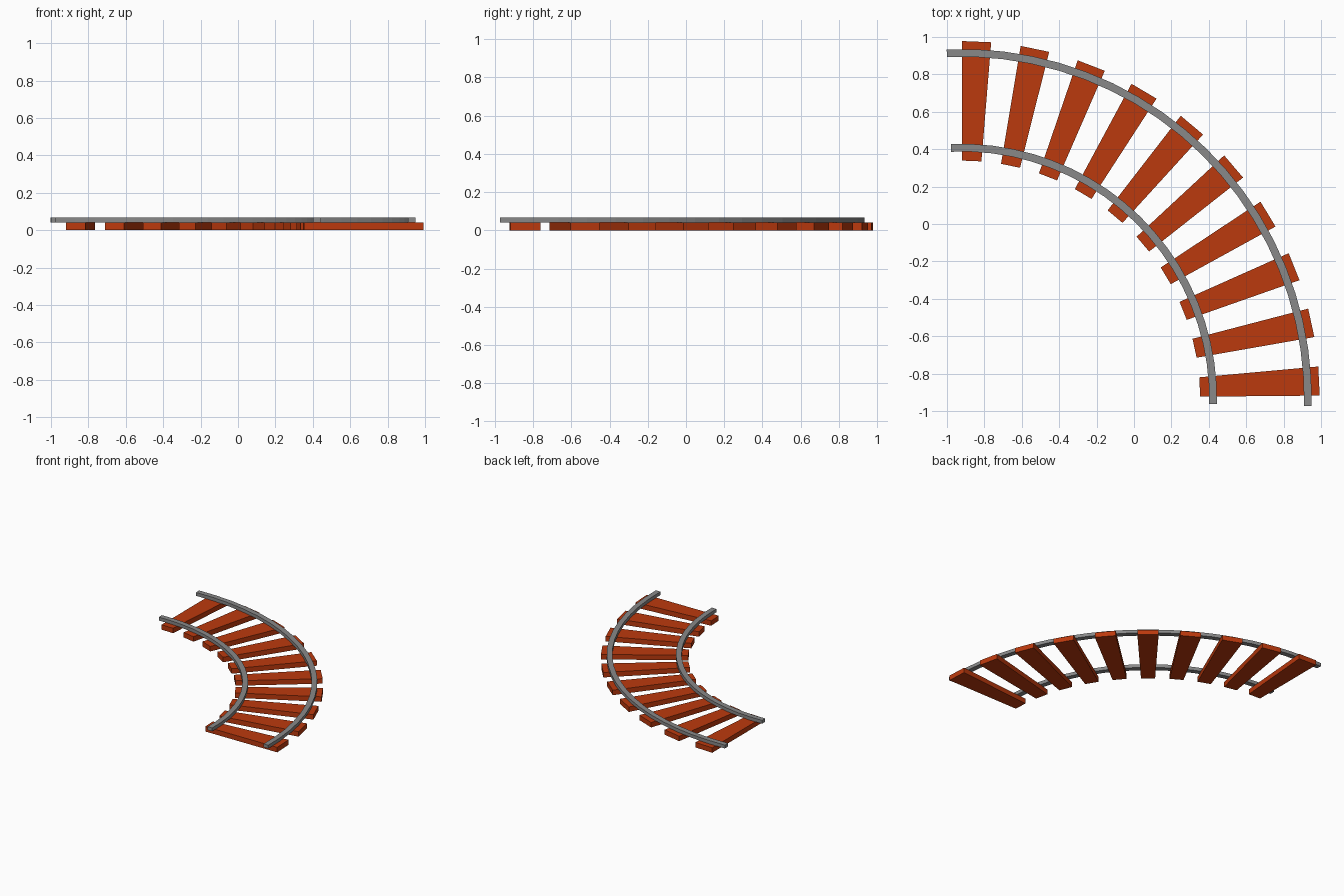
import bpy, bmesh, math

if "Cube" in bpy.data.objects:
    bpy.data.objects.remove(bpy.data.objects["Cube"])

CX, CY = -0.92, -0.935          # centre of the track curve
TIE_COUNT, TIE_STEP, TIE_SPAN = 10, 9.42, 4.66   # degrees


def material(name, rgb):
    m = bpy.data.materials.new(name)
    m.diffuse_color = (*rgb, 1)
    m.use_nodes = True
    m.node_tree.nodes["Principled BSDF"].inputs["Base Color"].default_value = m.diffuse_color
    return m


wood = material("red_brown_wood", (0.50, 0.041, 0.004))
steel = material("grey_steel", (0.25, 0.25, 0.25))


def polar(r, deg, z):
    # angle is clockwise from +y
    a = math.radians(deg)
    return (CX + r * math.sin(a), CY + r * math.cos(a), z)


def arc_bar(name, r0, r1, a0, a1, z0, z1, segments, mat):
    """Rectangular section swept along an arc, with capped ends."""
    bm = bmesh.new()
    rings = []
    for i in range(segments + 1):
        a = a0 + (a1 - a0) * i / segments
        rings.append([bm.verts.new(polar(r, a, z))
                      for r, z in ((r0, z0), (r1, z0), (r1, z1), (r0, z1))])
    for p, q in zip(rings, rings[1:]):
        for k in range(4):
            n = (k + 1) % 4
            bm.faces.new((p[k], p[n], q[n], q[k]))
    bm.faces.new(rings[0])
    bm.faces.new(rings[-1])
    bmesh.ops.recalc_face_normals(bm, faces=bm.faces)
    mesh = bpy.data.meshes.new(name)
    bm.to_mesh(mesh)
    bm.free()
    mesh.materials.append(mat)
    obj = bpy.data.objects.new(name, mesh)
    bpy.context.collection.objects.link(obj)
    return obj


# wedge-shaped sleepers
for i in range(TIE_COUNT):
    a = i * TIE_STEP + 0.03
    arc_bar(f"sleeper_{i + 1}", 1.274, 1.913, a, a + TIE_SPAN, 0.0, 0.04, 1, wood)

# two curved rails
for name, r in (("inner_rail", 1.343), ("outer_rail", 1.85)):
    arc_bar(name, r - 0.0205, r + 0.0205, -2.5, 91.15, 0.04, 0.067, 20, steel)
